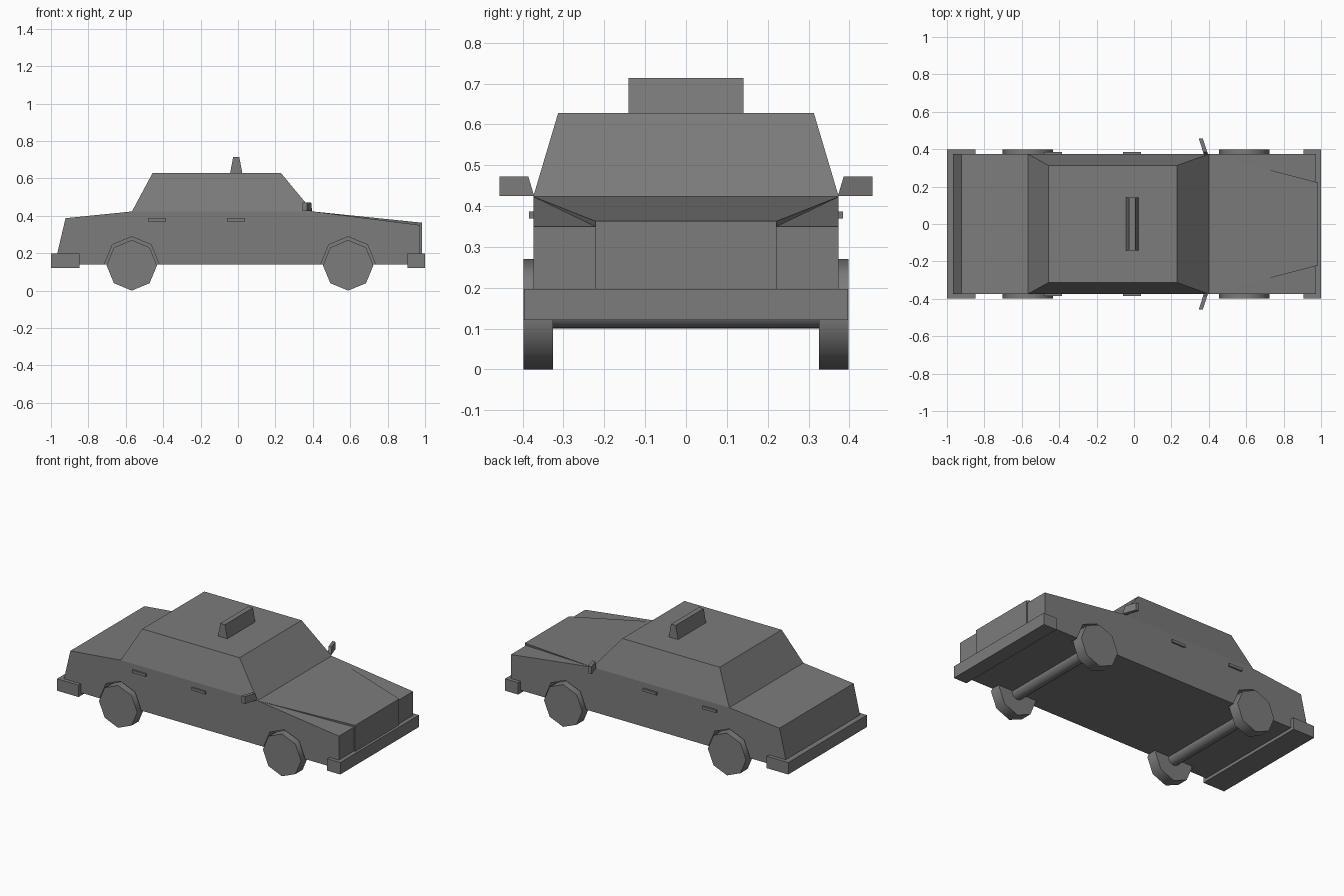
import bpy, bmesh
from math import sin, cos, pi

if "Cube" in bpy.data.objects:
    bpy.data.objects.remove(bpy.data.objects["Cube"])

paint = bpy.data.materials.new("dark_grey")
paint.diffuse_color = (0.2, 0.2, 0.2, 1)
paint.use_nodes = True
paint.node_tree.nodes["Principled BSDF"].inputs["Base Color"].default_value = paint.diffuse_color


def make(name, bm, smooth=False):
    bmesh.ops.recalc_face_normals(bm, faces=bm.faces)
    me = bpy.data.meshes.new(name)
    bm.to_mesh(me)
    bm.free()
    me.materials.append(paint)
    ob = bpy.data.objects.new(name, me)
    bpy.context.collection.objects.link(ob)
    if smooth:
        bpy.ops.object.select_all(action='DESELECT')
        ob.select_set(True)
        bpy.context.view_layer.objects.active = ob
        bpy.ops.object.shade_smooth_by_angle(angle=1.0)
    return ob


def prism_bm(profile, y0, y1):
    """Side profile in x, z extruded from y0 to y1."""
    bm = bmesh.new()
    face = bm.faces.new([bm.verts.new((x, y0, z)) for x, z in profile])
    new = bmesh.ops.extrude_face_region(bm, geom=[face])['geom']
    for v in new:
        if isinstance(v, bmesh.types.BMVert):
            v.co.y = y1
    return bm


def prism(name, profile, y0, y1, smooth=False):
    return make(name, prism_bm(profile, y0, y1), smooth)


def rect(x0, x1, z0, z1):
    return [(x0, z0), (x1, z0), (x1, z1), (x0, z1)]


def ring(cx, cz, r, n):
    return [(cx + r * sin(2 * pi * i / n), cz + r * cos(2 * pi * i / n)) for i in range(n)]


W = 0.374           # half width of the body
DECK = 0.423        # height of the shoulder line
AXLES = {"rear": -0.568, "front": 0.589}
SIDES = {"right": -1, "left": 1}

# Body: side profile, then the cabin pulled up from the flat deck
bm = prism_bm([(-0.966, 0.14), (0.974, 0.14), (0.974, 0.35), (0.4, DECK),
               (-0.567, DECK), (-0.922, 0.387), (-0.966, 0.2)], -W, W)
deck = next(f for f in bm.faces if len(f.verts) == 4
            and all(abs(v.co.z - DECK) < 1e-4 for v in f.verts))
cabin = bmesh.ops.extrude_face_region(bm, geom=[deck])['geom']
if deck.is_valid:
    bm.faces.remove(deck)
for v in cabin:
    if isinstance(v, bmesh.types.BMVert):
        v.co.x = 0.23 if v.co.x > 0 else -0.457
        v.co.y *= 0.313 / W
        v.co.z = 0.628
body = make("car_body", bm)

# Wheel arches cut into the body sides
for ax, x in AXLES.items():
    for side, s in SIDES.items():
        cutter = prism("arch_cutter", ring(x, 0.142, 0.146, 8), s * 0.32, s * 0.5)
        cutter.hide_render = True
        mod = body.modifiers.new("arch", 'BOOLEAN')
        mod.operation = 'DIFFERENCE'
        mod.solver = 'EXACT'
        mod.object = cutter
        bpy.context.view_layer.objects.active = body
        bpy.ops.object.modifier_apply(modifier=mod.name)
        bpy.data.objects.remove(cutter)

# Raised hood panel with the grille front
bm = bmesh.new()
back = [bm.verts.new((0.4, s * W, DECK)) for s in (-1, 1)]
top = [bm.verts.new((0.983, s * 0.222, 0.363)) for s in (-1, 1)]
low = [bm.verts.new((0.983, s * 0.222, 0.14)) for s in (-1, 1)]
inner = [bm.verts.new((0.974, s * 0.222, 0.35)) for s in (-1, 1)]
foot = [bm.verts.new((0.974, s * 0.222, 0.14)) for s in (-1, 1)]
bm.faces.new((back[0], top[0], top[1], back[1]))
bm.faces.new((top[0], low[0], low[1], top[1]))
for i in (0, 1):
    bm.faces.new((back[i], inner[i], top[i]))
    bm.faces.new((top[i], inner[i], foot[i], low[i]))
make("hood_and_grille", bm)

# Bumpers
prism("front_bumper", rect(0.907, 1.0, 0.121, 0.197), -0.397, 0.397)
prism("rear_bumper", rect(-1.0, -0.848, 0.121, 0.197), -0.397, 0.397)

# Roof sign
prism("roof_sign", [(-0.042, 0.628), (0.023, 0.628), (0.007, 0.714), (-0.026, 0.714)], -0.141, 0.141)

# Wheels and axles
for ax, x in AXLES.items():
    prism(ax + "_axle", ring(x, 0.14, 0.04, 16), -0.33, 0.33, True)
    for side, s in SIDES.items():
        prism(f"{ax}_{side}_wheel", ring(x, 0.135, 0.135, 8), s * 0.326, s * 0.398, True)

# Door handles and wing mirrors
for side, s in SIDES.items():
    for door, x in (("rear", -0.432), ("front", -0.011)):
        prism(f"{door}_{side}_door_handle", rect(x - 0.048, x + 0.048, 0.37, 0.387), s * 0.37, s * 0.385)
    bm = prism_bm([(0.372, 0.425), (0.457, 0.425), (0.457, 0.472), (0.386, 0.472)], -0.011, 0.011)
    for v in bm.verts:
        out, thick = v.co.x, v.co.y
        v.co.x = 0.385 - (out - 0.372) * 0.33 + thick
        v.co.y = s * out
    make(side + "_wing_mirror", bm)
